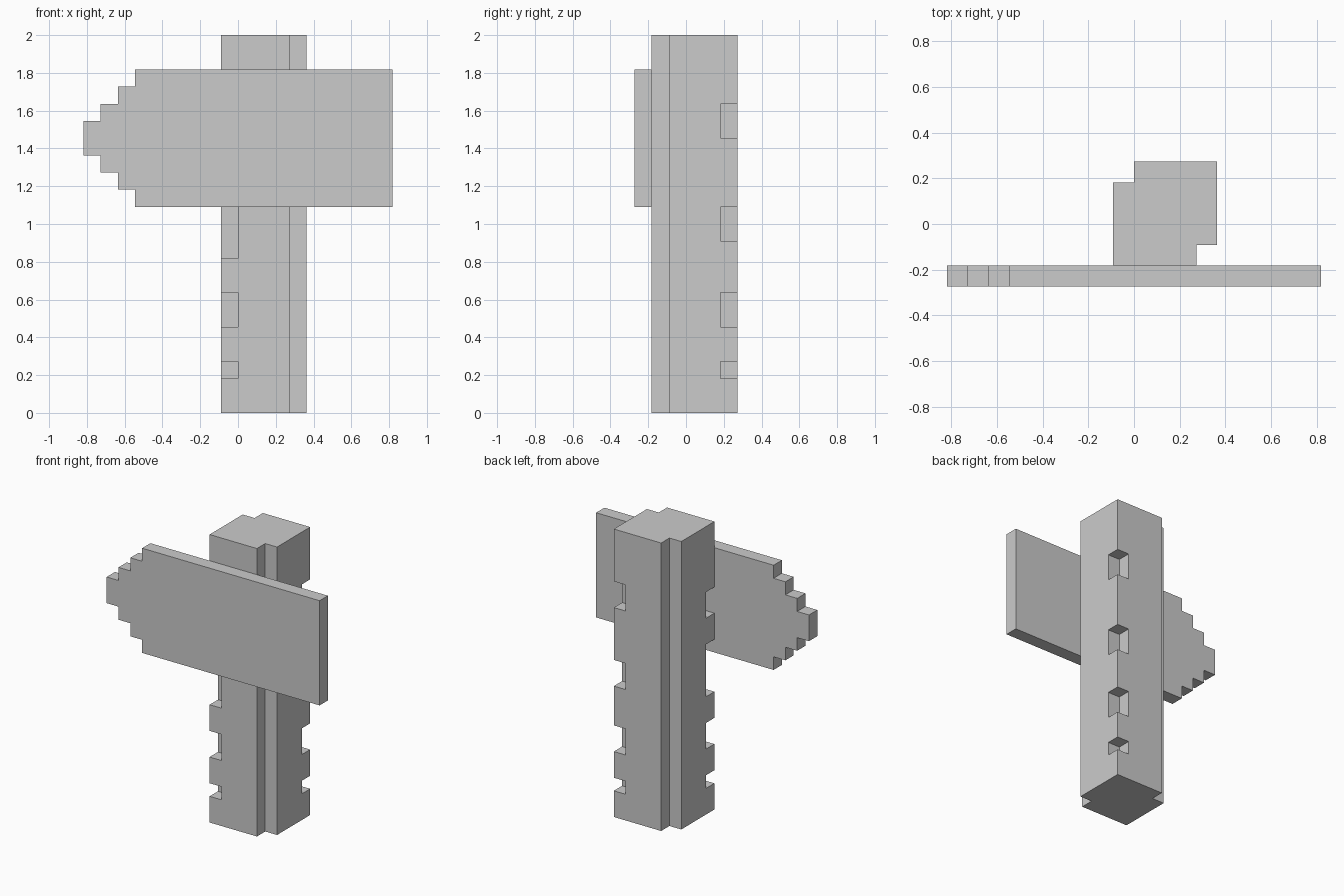
import bpy, bmesh

if "Cube" in bpy.data.objects:
    bpy.data.objects.remove(bpy.data.objects["Cube"])

U = 1 / 11  # block unit


def prism(name, outline, to_3d, lo, hi):
    """Extrude a 2D outline between two levels along the remaining axis."""
    bm = bmesh.new()
    face = bm.faces.new([bm.verts.new(to_3d(a, b, lo)) for a, b in outline])
    new = bmesh.ops.extrude_face_region(bm, geom=[face])["geom"]
    offset = [q - p for p, q in zip(to_3d(0, 0, lo), to_3d(0, 0, hi))]
    bmesh.ops.translate(bm, vec=offset, verts=[v for v in new if isinstance(v, bmesh.types.BMVert)])
    bmesh.ops.recalc_face_normals(bm, faces=bm.faces)
    mesh = bpy.data.meshes.new(name)
    bm.to_mesh(mesh)
    bm.free()
    obj = bpy.data.objects.new(name, mesh)
    bpy.context.collection.objects.link(obj)
    return obj


def upright(a, b, c):
    return (a * U, b * U, c * U)


def facing(a, b, c):
    return (a * U, c * U, b * U)


# Post with two full-height corner grooves
post = prism("post", [(-1, -2), (3, -2), (3, -1), (4, -1), (4, 3), (0, 3), (0, 2), (-1, 2)],
             upright, 0, 22)

# Chips cut out of the other two corners
chips = [(-2, 0, -3, -1, spans) for spans in [[(2, 3), (5, 7), (9, 13), (15, 17)]]]
chips += [(3, 5, 2, 4, [(2, 3), (5, 7), (10, 12), (16, 18)])]
for x0, x1, y0, y1, spans in chips:
    for z0, z1 in spans:
        cutter = prism("chip_cutter", [(x0, y0), (x1, y0), (x1, y1), (x0, y1)], upright, z0, z1)
        cutter.hide_render = True
        mod = post.modifiers.new("chip", 'BOOLEAN')
        mod.operation = 'DIFFERENCE'
        mod.solver = 'EXACT'
        mod.object = cutter
        bpy.context.view_layer.objects.active = post
        bpy.ops.object.modifier_apply(modifier=mod.name)
        bpy.data.objects.remove(cutter)

# Sign board with a stepped arrow tip, mirrored about its centre line
upper = [(9, 20), (-6, 20), (-6, 19), (-7, 19), (-7, 18), (-8, 18), (-8, 17), (-9, 17)]
lower = [(x, 32 - z) for x, z in reversed(upper)]
prism("sign_board", upper + lower, facing, -3, -2)
